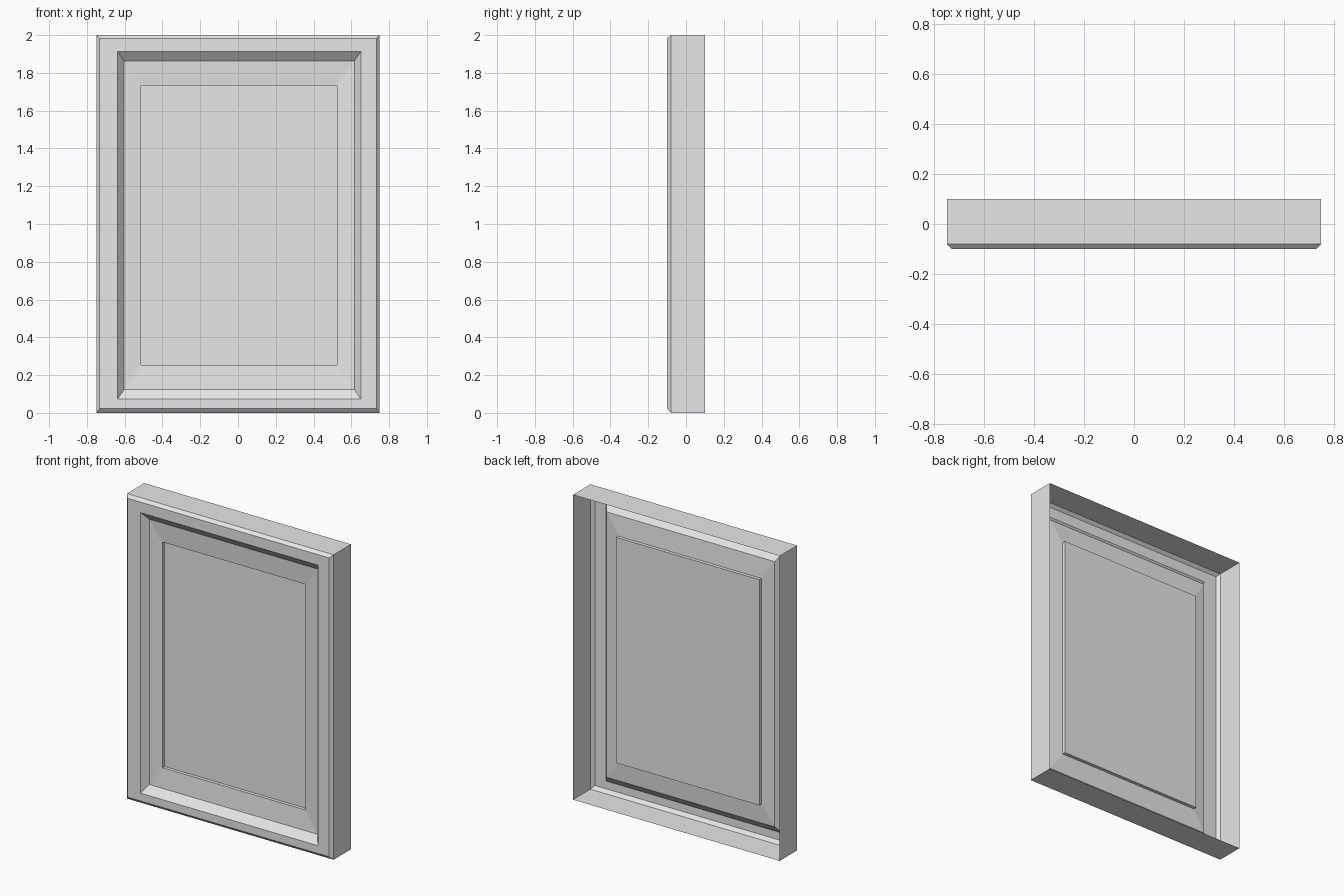
import bpy
import bmesh

old = bpy.data.objects.get("Cube")
if old:
    bpy.data.objects.remove(old, do_unlink=True)

grey = bpy.data.materials.new("light_grey")
grey.use_nodes = True
grey.diffuse_color = (0.8, 0.8, 0.8, 1)
grey.node_tree.nodes["Principled BSDF"].inputs["Base Color"].default_value = (0.8, 0.8, 0.8, 1)


def nested_shell(name, rings, capped=False):
    """Join nested rectangles (left, right, bottom, top, depth) from outside in."""
    bm = bmesh.new()
    loops = []
    for left, right, bottom, top, y in rings:
        corners = ((left, bottom), (right, bottom), (right, top), (left, top))
        loops.append([bm.verts.new((x, y, z)) for x, z in corners])
    for outer, inner in zip(loops, loops[1:]):
        for i in range(4):
            j = (i + 1) % 4
            bm.faces.new((outer[i], outer[j], inner[j], inner[i]))
    if capped:
        bm.faces.new(loops[-1])
    mesh = bpy.data.meshes.new(name)
    bm.to_mesh(mesh)
    bm.free()
    mesh.materials.append(grey)
    obj = bpy.data.objects.new(name, mesh)
    bpy.context.collection.objects.link(obj)
    return obj


# Shared edges of the moulding, outside to inside
back_edge = (-0.75, 0.75, 0, 2, 0.1)
bevel_start = (-0.75, 0.75, 0, 2, -0.08)
bevel_end = (-0.732, 0.732, 0.022, 1.982, -0.1)
opening = (-0.638, 0.65, 0.073, 1.913, -0.1)
valley = (-0.603, 0.616, 0.123, 1.863, -0.058)
rim = (-0.514, 0.524, 0.253, 1.733, -0.048)
panel_edge = rim[:4] + (-0.026,)

# Open-backed outer frame with a bevelled front edge
nested_shell("outer_frame", [back_edge, bevel_start, bevel_end, opening])

# Steep lip followed by a shallow sloping border
nested_shell("sloped_border", [opening, valley, rim])

# Flat picture panel set back behind the border
nested_shell("picture_panel", [rim, panel_edge], capped=True)
